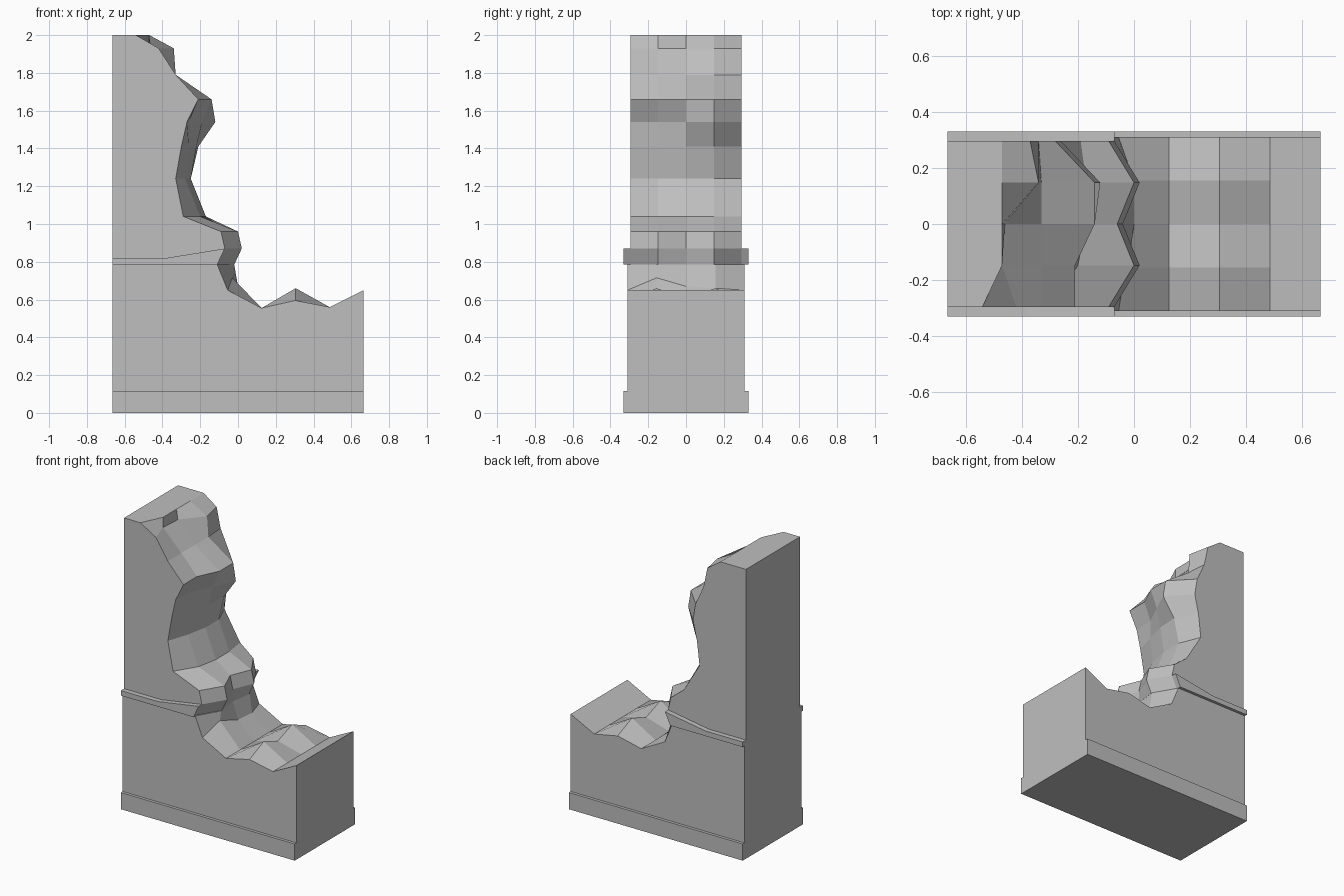
import bpy
import bmesh

cube = bpy.data.objects.get("Cube")
if cube:
    bpy.data.objects.remove(cube, do_unlink=True)

# Single stone colour
stone = bpy.data.materials.new("grey stone")
stone.use_nodes = True
stone_colour = (0.52, 0.52, 0.52, 1.0)
stone.diffuse_color = stone_colour
stone.node_tree.nodes["Principled BSDF"].inputs["Base Color"].default_value = stone_colour

LEFT_END, RIGHT_END = -0.665, 0.665
BASE_TOP, LEDGE_BOTTOM, LEDGE_TOP = 0.115, 0.785, 0.82


def loft(name, stations):
    """Join equal-length (x, z) outlines, given as (y, outline), into a closed solid."""
    bm = bmesh.new()
    rings = [[bm.verts.new((x, y, z)) for x, z in outline] for y, outline in stations]
    count = len(rings[0])
    for ring, following in zip(rings, rings[1:]):
        for i in range(count):
            j = (i + 1) % count
            bm.faces.new((ring[i], ring[j], following[j], following[i]))
    bm.faces.new(rings[0])
    bm.faces.new(rings[-1])
    bmesh.ops.recalc_face_normals(bm, faces=bm.faces[:])
    mesh = bpy.data.meshes.new(name)
    bm.to_mesh(mesh)
    bm.free()
    mesh.materials.append(stone)
    obj = bpy.data.objects.new(name, mesh)
    bpy.context.collection.objects.link(obj)
    return obj


def slab(name, outline, y_front, y_back):
    """Extrude one flat outline between two depths."""
    return loft(name, [(y_front, outline), (y_back, outline)])


def depths(half_depth):
    """Five evenly spaced depths from front to back."""
    return [half_depth * step / 2 for step in range(-2, 3)]


# Upper wall: broken edge as height, then x at each depth from front to back
upper_break = [
    (2.00, (-.54, -.47, -.47, -.47, -.47)),
    (1.93, (-.42, -.47, -.46, -.34, -.37)),
    (1.79, (-.33, -.33, -.33, -.33, -.34)),
    (1.66, (-.21, -.21, -.14, -.14, -.28)),
    (1.54, (-.27, -.26, -.19, -.12, -.26)),
    (1.41, (-.30, -.26, -.22, -.21, -.29)),
    (1.24, (-.33, -.28, -.25, -.25, -.31)),
    (1.04, (-.29, -.20, -.17, -.17, -.19)),
    (.96, (-.09, 0, -.06, 0, -.09)),
    (.87, (-.07, .02, -.04, .02, -.07)),
    (LEDGE_BOTTOM, (-.11, -.02, -.04, -.02, -.11)),
]
upper_stations = []
for k, y in enumerate(depths(0.295)):
    edge = [(row[k], z) for z, row in upper_break]
    back = [(LEFT_END, LEDGE_BOTTOM), (LEFT_END, 2)]
    upper_stations.append((y, edge + back))
loft("upper_wall", upper_stations)

# Lower wall: rubble surface as x and z columns at each depth
rubble_x = (-.11, -.02, -.04, -.02, -.11)
foot_points = [(-.055, .65), (-.03, .715), (0, .67), (0, .66), (-.055, .65)]
mound_heights = (.595, .66, .605, .66, .595)
lower_stations = []
for k, y in enumerate(depths(0.31)):
    edge = [
        (rubble_x[k], LEDGE_BOTTOM),
        foot_points[k],
        (0.125, 0.555),
        (0.305, mound_heights[k]),
        (0.485, 0.56),
        (RIGHT_END, 0.65),
    ]
    bottom = [(RIGHT_END, BASE_TOP), (LEFT_END, BASE_TOP), (LEFT_END, LEDGE_BOTTOM)]
    lower_stations.append((y, edge + bottom))
loft("lower_wall", lower_stations)

# Base plinth
plinth_outline = [
    (LEFT_END, 0),
    (RIGHT_END, 0),
    (RIGHT_END, BASE_TOP),
    (LEFT_END, BASE_TOP),
]
slab("base_plinth", plinth_outline, -0.33, 0.33)

# Ledge strips on the front and back faces
ledge_outline = [
    (LEFT_END, LEDGE_BOTTOM),
    (-0.11, LEDGE_BOTTOM),
    (-0.07, 0.87),
    (-0.38, LEDGE_TOP),
    (LEFT_END, LEDGE_TOP),
]
for side, name in ((-1, "front_ledge"), (1, "back_ledge")):
    slab(name, ledge_outline, side * 0.295, side * 0.33)
